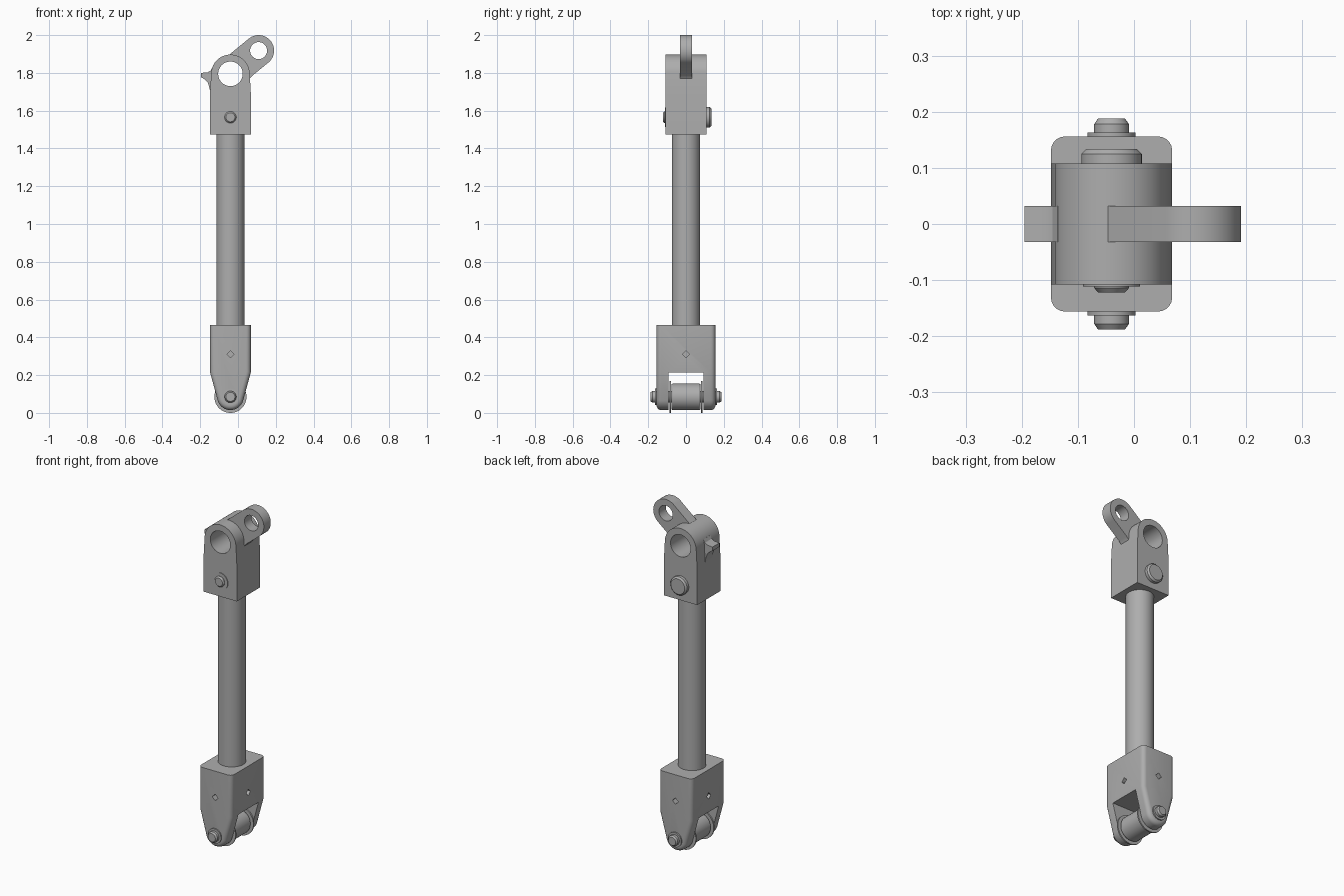
import bpy, bmesh, math
from mathutils import Vector

if "Cube" in bpy.data.objects:
    bpy.data.objects.remove(bpy.data.objects["Cube"])

CX = -0.04            # x of the long axis
LOW, TOP = 0.085, 1.795   # heights of the lower pin and the upper eye
steel = bpy.data.materials.new("steel grey")
steel.diffuse_color = (0.42, 0.42, 0.42, 1)
steel.use_nodes = True
steel.node_tree.nodes["Principled BSDF"].inputs["Base Color"].default_value = steel.diffuse_color


def finish(name, bm):
    bmesh.ops.recalc_face_normals(bm, faces=bm.faces)
    me = bpy.data.meshes.new(name)
    bm.to_mesh(me)
    bm.free()
    ob = bpy.data.objects.new(name, me)
    bpy.context.collection.objects.link(ob)
    me.materials.append(steel)
    return ob


def prism(name, pts, hy, fillet=0, flat_z=None):
    """Extrude an x-z outline to y = +-hy, rounding the rims except the flat end."""
    bm = bmesh.new()
    f = bm.faces.new([bm.verts.new((x, -hy, z)) for x, z in pts])
    ext = bmesh.ops.extrude_face_region(bm, geom=[f])["geom"]
    bmesh.ops.translate(bm, vec=(0, 2 * hy, 0),
                        verts=[v for v in ext if isinstance(v, bmesh.types.BMVert)])
    if not any(len(g.verts) == len(pts) and g.calc_center_median().y < 0 for g in bm.faces):
        bm.faces.new([v for v in bm.verts if v.co.y < 0])
    if fillet:
        rim = [e for e in bm.edges if e.verts[0].co.y * e.verts[1].co.y > 0
               and not all(abs(v.co.z - flat_z) < 1e-4 for v in e.verts)]
        bmesh.ops.bevel(bm, geom=rim, offset=fillet, segments=5, profile=0.5,
                        affect='EDGES', clamp_overlap=False)
    return finish(name, bm)


def lathe(name, prof, x, z, n=48, axis='Y', start=0.0):
    """Closed solid of revolution; prof is (radius, position along axis)."""
    bm = bmesh.new()
    rings = []
    for r, t in prof:
        ring = []
        for i in range(n):
            a = 2 * math.pi * i / n + start
            c, s = r * math.cos(a), r * math.sin(a)
            co = {'Y': (x + c, t, z + s), 'X': (x + t, c, z + s), 'Z': (x + c, s, z + t)}[axis]
            ring.append(bm.verts.new(co))
        rings.append(ring)
    for a, b in zip(rings, rings[1:]):
        for i in range(n):
            j = (i + 1) % n
            bm.faces.new((a[i], a[j], b[j], b[i]))
    bm.faces.new(rings[0])
    bm.faces.new(rings[-1])
    return finish(name, bm)


def cut(ob, cutter):
    m = ob.modifiers.new("cut", 'BOOLEAN')
    m.operation, m.solver, m.object = 'DIFFERENCE', 'EXACT', cutter
    bpy.context.view_layer.objects.active = ob
    bpy.ops.object.modifier_apply(modifier=m.name)
    bpy.data.objects.remove(cutter, do_unlink=True)


def arc(cx, cz, r, a0, a1, n=28):
    return [(cx + r * math.cos(a0 + (a1 - a0) * i / n),
             cz + r * math.sin(a0 + (a1 - a0) * i / n)) for i in range(n + 1)]


def tapered_outline(end_z, shoulder_z, cz, r, hw=0.108):
    """Block with square end whose sides run tangent onto a round nose."""
    d = shoulder_z - cz
    s = 1 if d > 0 else -1
    a = s * (math.atan2(abs(d), hw) - math.acos(r / math.hypot(hw, d)))
    nose = arc(CX, cz, r, a, -s * math.pi - a)
    return ([(CX + hw, end_z), (CX + hw, shoulder_z)] + nose
            + [(CX - hw, shoulder_z), (CX - hw, end_z)])


# Main rod
lathe("rod", [(0.075, 0.40), (0.075, 1.50)], CX, 0, 64, 'Z')

# Lower fork with slot and four small diamond holes
fork = prism("lower_fork", tapered_outline(0.465, 0.215, LOW, 0.07), 0.156, 0.025, 0.465)
cut(fork, prism("slot_cutter", [(-0.4, -0.2), (0.4, -0.2), (0.4, 0.215), (-0.4, 0.215)], 0.093))
for s in (-1, 1):
    cut(fork, lathe("hole_cutter", [(0.019, s * 0.10), (0.019, s * 0.2)], CX, 0.31, 4, 'Y'))
    cut(fork, lathe("hole_cutter", [(0.019, s * 0.07), (0.019, s * 0.2)], CX, 0.31, 4, 'X'))

# Lower pin, roller, side discs and retaining rings
lathe("lower_pin", [(0.024, -0.188), (0.031, -0.178), (0.031, 0.178), (0.024, 0.188)], CX, LOW)
lathe("roller", [(0.066, -0.078), (0.071, -0.07), (0.071, 0.07), (0.066, 0.078)], CX, LOW, 64)
for s, side in ((-1, "front"), (1, "back")):
    lathe(side + "_roller_disc", [(0.085, s * 0.079), (0.085, s * 0.087)], CX, LOW, 64)
    lathe(side + "_retaining_ring", [(0.043, s * 0.15), (0.043, s * 0.163)], CX, LOW)

# Upper head with its eye
head = prism("upper_head", tapered_outline(1.475, 1.69, TOP, 0.102), 0.108)
cut(head, lathe("eye_cutter", [(0.065, -0.3), (0.065, 0.3)], CX, TOP, 64))

# Slanted lug with its own eye
ang = math.radians(40)
u, w = Vector((math.cos(ang), math.sin(ang))), Vector((-math.sin(ang), math.cos(ang)))
root = [(0.03, 0.082), (0.03, -0.09), (0.05, -0.0915), (0.066, -0.0845), (0.085, -0.082)]
base = [tuple(Vector((CX, TOP)) + u * a + w * b) for a, b in root]
lug = prism("slanted_lug", base + arc(0.109, 1.918, 0.082, ang - math.pi / 2, ang + math.pi / 2), 0.032)
cut(lug, lathe("lug_eye_cutter", [(0.045, -0.2), (0.045, 0.2)], 0.109, 1.918, 48))
cut(lug, lathe("head_eye_cutter", [(0.075, -0.2), (0.075, 0.2)], CX, TOP, 64))

# Small stop fin on the left of the head
prism("stop_fin", [(-0.195, 1.80), (-0.195, 1.777), (-0.175, 1.765), (-0.16, 1.748),
                   (-0.151, 1.72), (-0.146, 1.69), (-0.12, 1.69), (-0.12, 1.83),
                   (-0.136, 1.83), (-0.145, 1.812), (-0.16, 1.803)], 0.032)

# Upper pin: wide head at the back, clip ring at the front
lathe("upper_pin", [(0.024, -0.122), (0.031, -0.114), (0.031, 0.10)], CX, 1.565)
lathe("upper_pin_head", [(0.054, 0.10), (0.054, 0.125), (0.045, 0.134)], CX, 1.565)
lathe("upper_clip_ring", [(0.051, -0.10), (0.051, -0.1115)], CX, 1.565)

# Smooth curved faces, keep hard edges
for ob in bpy.data.objects:
    ob.select_set(True)
    bpy.context.view_layer.objects.active = ob
bpy.ops.object.shade_smooth_by_angle(angle=math.radians(30))
